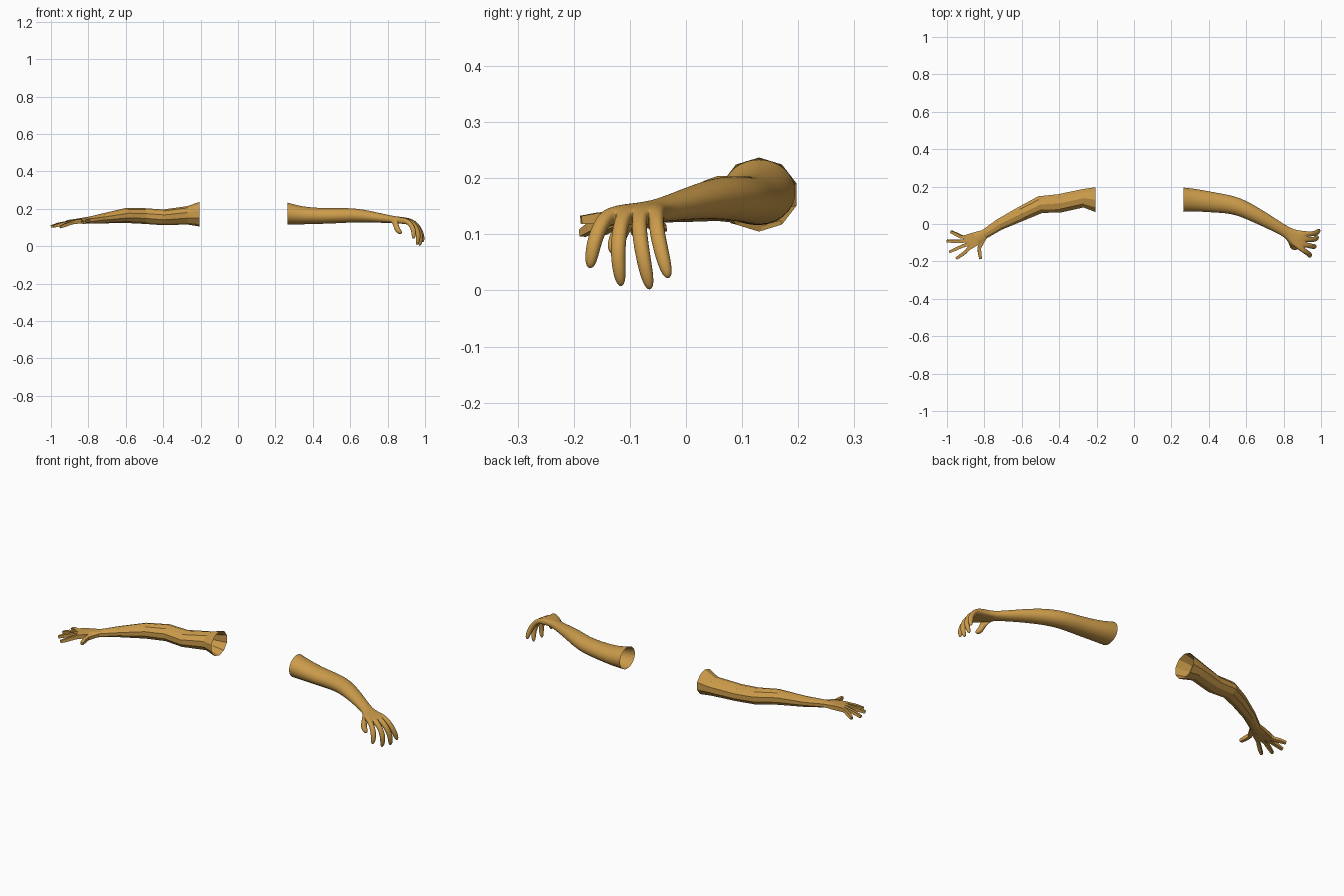
import bpy, bmesh, math
from mathutils import Vector

if "Cube" in bpy.data.objects:
    bpy.data.objects.remove(bpy.data.objects["Cube"])

mat = bpy.data.materials.new("skin")
mat.diffuse_color = (0.6, 0.33, 0.07, 1)
mat.use_nodes = True
mat.node_tree.nodes["Principled BSDF"].inputs["Base Color"].default_value = mat.diffuse_color
UP = Vector((0, 0, 1))


def arm(name, sections, fingers, thumb, r, mirror, smooth):
    """Open sleeve of 10-sided rings; fingers grow from the palm end, thumb from its side."""
    bm = bmesh.new()
    rings, frames = [], []
    for x, y, z, w, h, yaw, flat in sections:
        t = math.radians(yaw)
        side = Vector((math.sin(t), -math.cos(t), 0))
        ring = []
        for i in range(10):
            a = math.radians(18 + 36 * i)
            k = i if i < 5 else 9 - i
            u = math.cos(a) * (1 - flat) + (1 - 0.5 * k) * flat
            v = math.sin(a) * (1 - flat) + (1 if i < 5 else -1) * flat
            ring.append(bm.verts.new(Vector((x, y, z)) + side * u * w + UP * v * h))
        rings.append(ring)
        frames.append((side, Vector((math.cos(t), math.sin(t), 0))))
    tj = len(rings) - 3
    for j in range(len(rings) - 1):
        for i in range(10):
            if not (j == tj and i == 9):
                n = (i + 1) % 10
                bm.faces.new((rings[j][i], rings[j][n], rings[j + 1][n], rings[j + 1][i]))

    # a four-sided digit following a short path
    def digit(base, path, axis, rad):
        pts = [sum((v.co for v in base), Vector()) / 4] + [Vector(p) for p in path]
        prev = base
        for k in range(1, len(pts)):
            tan = (pts[min(k + 1, len(pts) - 1)] - pts[k - 1]).normalized()
            s = (axis - tan * axis.dot(tan)).normalized()
            up = s.cross(tan)
            q = rad * (0.75 if k == len(pts) - 1 else 1)
            new = [bm.verts.new(pts[k] + s * a * q + up * b * q)
                   for a, b in ((1, 1), (-1, 1), (-1, -1), (1, -1))]
            for i in range(4):
                n = (i + 1) % 4
                bm.faces.new((prev[i], prev[n], new[n], new[i]))
            prev = new
        bm.faces.new(prev)

    end = rings[-1]
    for i, path in enumerate(fingers):
        digit([end[i], end[i + 1], end[8 - i], end[9 - i]], path, frames[-1][0], r)
    a, b = rings[tj], rings[tj + 1]
    digit([a[0], b[0], b[9], a[9]], thumb, -frames[tj][1], r * 1.1)

    if mirror:
        for v in bm.verts:
            v.co.x *= -1
    bmesh.ops.recalc_face_normals(bm, faces=bm.faces)
    me = bpy.data.meshes.new(name)
    bm.to_mesh(me)
    bm.free()
    for p in me.polygons:
        p.use_smooth = smooth
    me.materials.append(mat)
    ob = bpy.data.objects.new(name, me)
    bpy.context.collection.objects.link(ob)
    if smooth:
        sub = ob.modifiers.new("subdivision", 'SUBSURF')
        sub.levels = sub.render_levels = 3


# faceted arm with an open, spread hand (x, y, z, half width, half height, yaw, flatness)
arm("low_poly_arm",
    [(.205, .13, .171, .07, .066, 0, 0),
     (.27, .138, .165, .052, .049, 0, 0),
     (.40, .11, .154, .052, .042, -8, 0),
     (.50, .104, .161, .048, .042, -14, 0),
     (.60, .056, .164, .041, .040, -27, 0),
     (.72, -.003, .149, .032, .027, -28, 0),
     (.80, -.055, .139, .026, .018, -28, .2),
     (.845, -.078, .135, .036, .014, -25, .7),
     (.893, -.099, .129, .042, .011, -24, 1)],
    [[(.896, -.145, .123), (.925, -.168, .112), (.95, -.185, .102)],
     [(.917, -.118, .124), (.953, -.134, .116), (.987, -.149, .105)],
     [(.925, -.092, .123), (.963, -.092, .116), (1.0, -.091, .105)],
     [(.925, -.068, .123), (.952, -.054, .118), (.98, -.04, .11)]],
    [(.828, -.128, .132), (.825, -.158, .129), (.82, -.187, .126)],
    .0085, True, False)

# smooth arm with a drooping, curled hand
arm("smooth_arm",
    [(.265, .13, .175, .069, .062, 0, 0),
     (.33, .128, .165, .064, .052, 0, 0),
     (.43, .115, .161, .057, .045, -5, 0),
     (.54, .102, .163, .051, .043, -17, 0),
     (.63, .06, .166, .045, .040, -30, 0),
     (.74, 0, .154, .036, .029, -30, 0),
     (.825, -.048, .142, .028, .021, -28, .2),
     (.865, -.075, .139, .045, .018, -24, .7),
     (.91, -.094, .134, .058, .017, -15, 1)],
    [[(.92, -.15, .122), (.942, -.165, .085), (.938, -.172, .036)],
     [(.942, -.117, .118), (.97, -.123, .065), (.955, -.115, .003)],
     [(.952, -.085, .118), (.982, -.077, .06), (.97, -.063, -.003)],
     [(.952, -.054, .118), (.982, -.045, .072), (.99, -.03, .018)]],
    [(.846, -.112, .115), (.85, -.125, .088), (.875, -.13, .066)],
    .0145, False, True)
